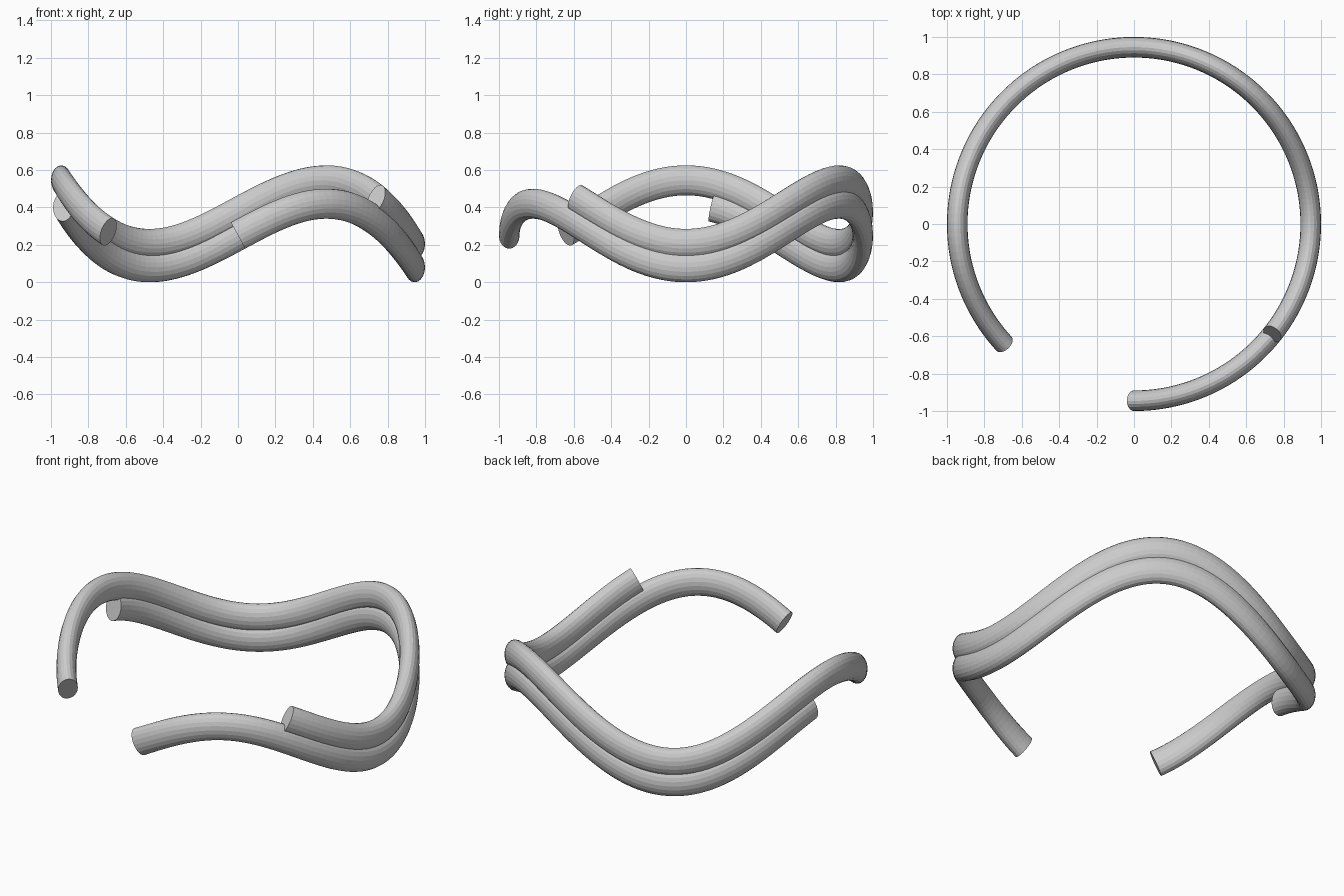
import bpy, bmesh
from math import sin, cos, radians, pi
from mathutils import Vector

if "Cube" in bpy.data.objects:
    bpy.data.objects.remove(bpy.data.objects["Cube"])

RADIUS, WAVE = 0.945, 0.17      # ring radius and height of the three waves
HALF_W, HALF_H = 0.055, 0.08    # oval cross-section
SIDES, STEPS = 20, 120


def wavy_tube(name, start, end, height):
    bm = bmesh.new()
    rings = []
    for i in range(STEPS + 1):
        a = radians(start + (end - start) * i / STEPS)
        out = Vector((cos(a), sin(a), 0))
        centre = out * RADIUS + Vector((0, 0, height - WAVE * cos(3 * a)))
        tangent = Vector((-sin(a) * RADIUS, cos(a) * RADIUS, 3 * WAVE * sin(3 * a))).normalized()
        up = out.cross(tangent)
        ring = []
        for k in range(SIDES):
            t = 2 * pi * k / SIDES
            ring.append(bm.verts.new(centre + out * HALF_W * cos(t) + up * HALF_H * sin(t)))
        rings.append(ring)
    # tube walls
    for r0, r1 in zip(rings, rings[1:]):
        for k in range(SIDES):
            n = (k + 1) % SIDES
            bm.faces.new((r0[k], r0[n], r1[n], r1[k]))
    # end caps
    bm.faces.new(rings[0])
    bm.faces.new(rings[-1])
    bmesh.ops.recalc_face_normals(bm, faces=bm.faces)
    mesh = bpy.data.meshes.new(name)
    bm.to_mesh(mesh)
    bm.free()
    obj = bpy.data.objects.new(name, mesh)
    bpy.context.collection.objects.link(obj)
    return obj


# two open wavy bands stacked on each other
wavy_tube("lower_band", -90, 171.5, 0.25)
wavy_tube("upper_band", -38.5, 222.8, 0.375)
